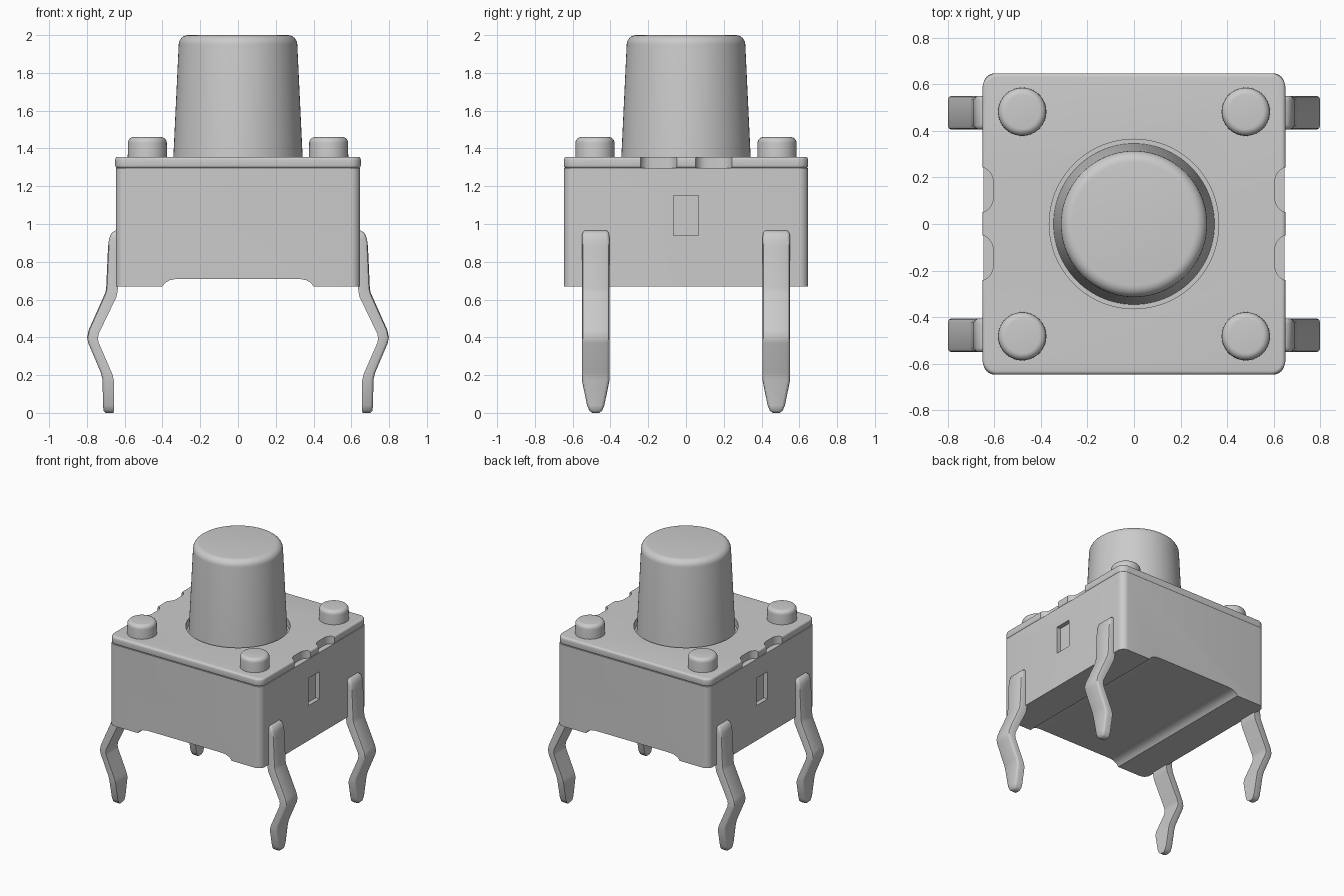
import bpy, bmesh
from math import sin, cos, pi, radians

if "Cube" in bpy.data.objects:
    bpy.data.objects.remove(bpy.data.objects["Cube"])


def finish(bm, name, angle=35):
    bmesh.ops.recalc_face_normals(bm, faces=bm.faces[:])
    me = bpy.data.meshes.new(name)
    bm.to_mesh(me)
    bm.free()
    ob = bpy.data.objects.new(name, me)
    bpy.context.collection.objects.link(ob)
    smooth(ob, angle)
    return ob


def smooth(ob, angle=35):
    bpy.ops.object.select_all(action='DESELECT')
    ob.select_set(True)
    bpy.context.view_layer.objects.active = ob
    bpy.ops.object.shade_smooth_by_angle(angle=radians(angle))


def upright_edges(bm):
    return [e for e in bm.edges
            if abs(e.verts[0].co.z - e.verts[1].co.z) > 1e-4
            and abs(e.verts[0].co.x - e.verts[1].co.x) < 1e-5
            and abs(e.verts[0].co.y - e.verts[1].co.y) < 1e-5]


def bevel(bm, edges, r, seg):
    bmesh.ops.bevel(bm, geom=edges, offset=r, segments=seg, profile=0.5, affect='EDGES')


def box(name, x, y, z0, z1, hx, hy, corner=0, rim=0):
    """Box with rounded vertical corners and rounded top and bottom rims."""
    bm = bmesh.new()
    bmesh.ops.create_cube(bm, size=1)
    for v in bm.verts:
        v.co = (x + v.co.x * 2 * hx, y + v.co.y * 2 * hy, z0 + (v.co.z + 0.5) * (z1 - z0))
    if corner:
        bevel(bm, upright_edges(bm), corner, 8)
    if rim:
        up = set(upright_edges(bm))
        bevel(bm, [e for e in bm.edges if e not in up], rim, 4)
    return finish(bm, name)


def lathe(name, profile, x=0, y=0, n=64):
    bm = bmesh.new()
    rings = [[bm.verts.new((x + r * cos(2 * pi * i / n), y + r * sin(2 * pi * i / n), z))
              for i in range(n)] for r, z in profile]
    for a, b in zip(rings, rings[1:]):
        for i in range(n):
            j = (i + 1) % n
            bm.faces.new((a[i], a[j], b[j], b[i]))
    bm.faces.new(rings[0])
    bm.faces.new(rings[-1])
    return finish(bm, name)


def fillet(r, z, f, n=6):
    """Quarter-round rim ending at height z, starting at radius r."""
    return [(r - f + f * cos(i * pi / 2 / n), z - f + f * sin(i * pi / 2 / n)) for i in range(n + 1)]


def cut(ob, cutters):
    for c in cutters:
        m = ob.modifiers.new("cut", 'BOOLEAN')
        m.operation, m.solver, m.object = 'DIFFERENCE', 'EXACT', c
        bpy.context.view_layer.objects.active = ob
        bpy.ops.object.modifier_apply(modifier=m.name)
        bpy.data.objects.remove(c)
    smooth(ob)


# housing: front profile with a shallow channel underneath, drawn front to back
half = [(0.30, 0.71), (0.33, 0.709), (0.36, 0.703), (0.385, 0.689), (0.40, 0.67),
        (0.647, 0.67), (0.647, 1.297)]
outline = half + [(-x, z) for x, z in reversed(half)]
bm = bmesh.new()
face = bm.faces.new([bm.verts.new((x, -0.647, z)) for x, z in outline])
ext = bmesh.ops.extrude_face_region(bm, geom=[face])
for v in ext['geom']:
    if isinstance(v, bmesh.types.BMVert):
        v.co.y = 0.647
bevel(bm, [e for e in upright_edges(bm) if abs(e.verts[0].co.x) > 0.64], 0.05, 8)
housing = finish(bm, "housing")
cut(housing, [box("window_cutter", s * 0.66, 0, 0.94, 1.15, 0.045, 0.066) for s in (-1, 1)])

# cover plate with button hole and side notches
plate = box("cover_plate", 0, 0, 1.295, 1.356, 0.65, 0.647, 0.06, 0.016)
notches = [box("notch_cutter", s * 0.70, y, 1.25, 1.40, 0.095, 0.10, 0.065)
           for s in (-1, 1) for y in (-0.145, 0.147)]
cut(plate, notches + [lathe("hole_cutter", [(0.364, 1.2), (0.364, 1.5)])])

# button cap
lathe("button", [(0.346, 1.29), (0.342, 1.36)] + fillet(0.314, 2.0, 0.05), n=96)

# corner rivets
for sx in (-1, 1):
    for sy in (-1, 1):
        lathe("rivet", [(0.104, 1.34)] + fillet(0.103, 1.46, 0.03), sx * 0.48, sy * 0.482, 40)

# bent pins: outer x, outer z, inner x, inner z, half width
W = 0.0725
rows = [(.650, .966, .620, .966, .060), (.672, .950, .620, .950, .071),
        (.683, .920, .625, .920, W), (.688, .880, .628, .880, W),
        (.698, .660, .635, .660, W), (.703, .635, .643, .615, W),
        (.790, .440, .737, .420, W), (.799, .400, .742, .395, W),
        (.793, .370, .737, .370, W), (.727, .215, .665, .205, W),
        (.717, .175, .657, .170, W), (.715, .040, .656, .040, .046),
        (.712, .012, .656, .012, .034), (.700, .000, .660, .000, .018)]
side = [(0, 0), (0.75, 0), (0.92, 0.005), (1, 0.016)]  # position across the pin, inset
for sx in (-1, 1):
    for sy in (-1, 1):
        bm = bmesh.new()
        rings = []
        for xo, zo, xi, zi, w in rows:
            pts = [(t, -w + d) for t, d in side] + [(t, w - d) for t, d in reversed(side)]
            rings.append([bm.verts.new((sx * (xi + (xo - xi) * t), sy * 0.478 + y, zi + (zo - zi) * t))
                          for t, y in pts])
        for a, b in zip(rings, rings[1:]):
            for i in range(len(a)):
                j = (i + 1) % len(a)
                bm.faces.new((a[i], a[j], b[j], b[i]))
        bm.faces.new(rings[0])
        bm.faces.new(rings[-1])
        finish(bm, "pin", 40)
